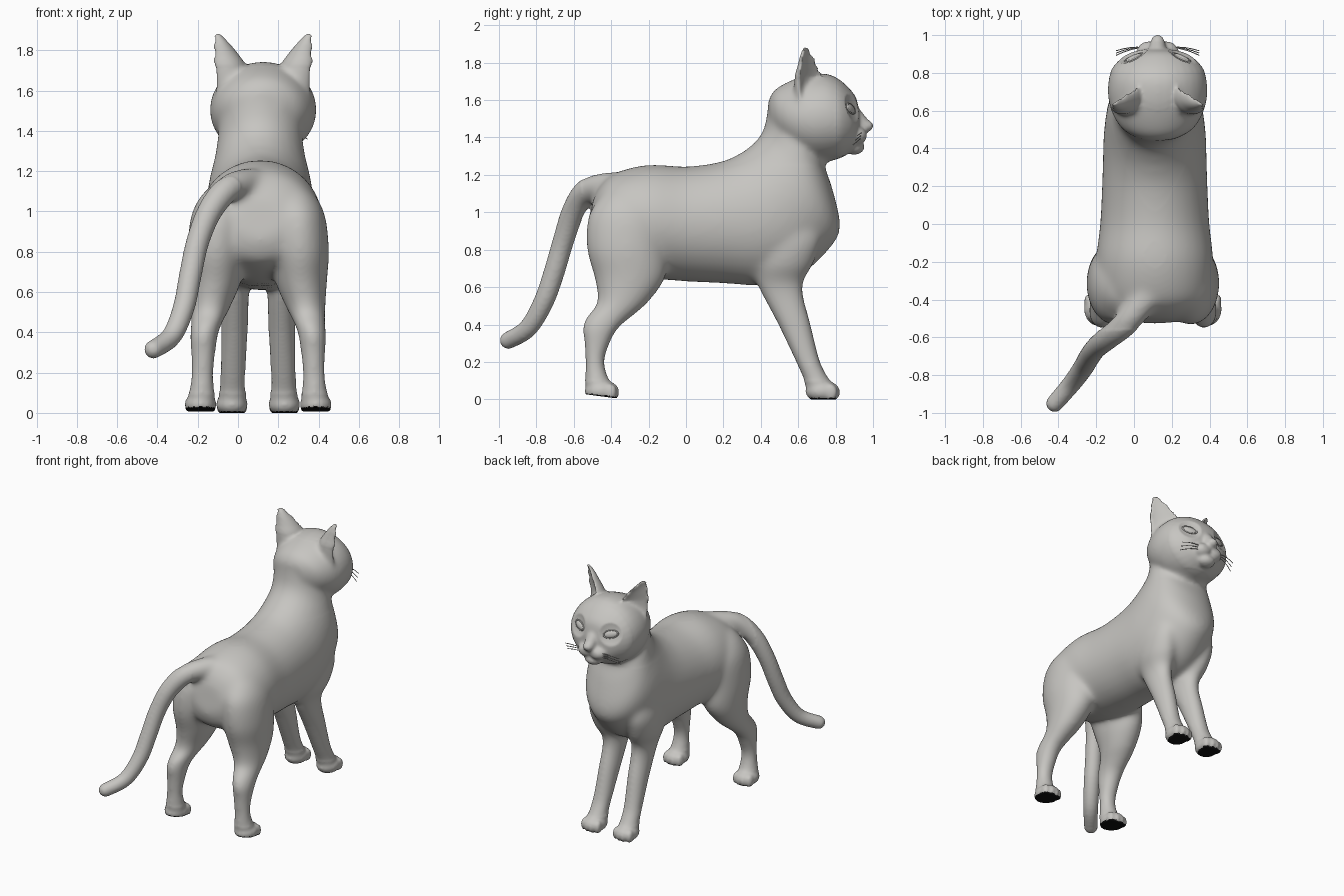
import bpy, bmesh, math
from mathutils import Vector, Matrix

if "Cube" in bpy.data.objects:
    bpy.data.objects.remove(bpy.data.objects["Cube"])

BODY_X, HEAD_X = 0.10, 0.125


def material(name, color):
    m = bpy.data.materials.new(name)
    m.use_nodes = True
    m.diffuse_color = color
    m.node_tree.nodes["Principled BSDF"].inputs["Base Color"].default_value = color
    return m


grey = material("warm_grey", (0.57, 0.56, 0.535, 1))
black = material("sole_black", (0.005, 0.005, 0.005, 1))
bm = bmesh.new()


def spline(keys, steps=5):
    """Catmull-Rom interpolation of key tuples."""
    ks = [keys[0]] + list(keys) + [keys[-1]]
    out = []
    for a, b, c, d in zip(ks, ks[1:], ks[2:], ks[3:]):
        for i in range(steps):
            t = i / steps
            out.append([0.5 * (2 * q + (r - p) * t + (2 * p - 5 * q + 4 * r - s) * t * t
                               + (3 * q - p - 3 * r + s) * t ** 3)
                        for p, q, r, s in zip(a, b, c, d)])
    return out + [list(keys[-1])]


def ring(center, a, b, dent=1.0, n=32):
    """Ellipse around center; dent scales the +b half, negative makes a crescent."""
    pts = []
    for i in range(n):
        t = 2 * math.pi * i / n
        s = math.sin(t)
        pts.append(center + a * math.cos(t) + b * (s if s < 0 else s * dent))
    return pts


def loft(rings):
    loops = [[bm.verts.new(p) for p in r] for r in rings]
    n = len(loops[0])
    for lo, hi in zip(loops, loops[1:]):
        for i in range(n):
            bm.faces.new((lo[i], lo[(i + 1) % n], hi[(i + 1) % n], hi[i]))
    bm.faces.new(loops[0][::-1])
    bm.faces.new(loops[-1])


def side_loft(keys, x):
    """Keys: top y, top z, bottom y, bottom z, half width."""
    rings = []
    for yt, zt, yb, zb, hw in spline(keys):
        top, low = Vector((x, yt, zt)), Vector((x, yb, zb))
        rings.append(ring((top + low) / 2, Vector((hw, 0, 0)), (top - low) / 2))
    loft(rings)


def leg(keys, s):
    """Keys: z, back y, front y, inner and outer distance from the middle."""
    loft([ring(Vector((BODY_X + s * (u0 + u1) / 2, (y0 + y1) / 2, z)),
               Vector(((u1 - u0) / 2, 0, 0)), Vector((0, (y1 - y0) / 2, 0)))
          for z, y0, y1, u0, u1 in spline(keys)])


def blob(center, radii):
    m = Matrix.Translation(center) @ Matrix.Diagonal((*radii, 1))
    bmesh.ops.create_uvsphere(bm, u_segments=24, v_segments=16, radius=1, matrix=m)


# Torso and neck
side_loft([(-.50, 1.06, -.53, .86, .11), (-.46, 1.14, -.49, .76, .22),
           (-.38, 1.21, -.38, .70, .29), (-.2, 1.255, -.2, .65, .31),
           (0, 1.245, 0, .63, .29), (.18, 1.27, .2, .62, .28),
           (.28, 1.31, .42, .61, .275), (.34, 1.35, .62, .67, .27),
           (.39, 1.40, .78, .82, .255), (.42, 1.46, .825, .93, .235),
           (.435, 1.54, .785, 1.12, .213), (.445, 1.61, .74, 1.26, .205),
           (.49, 1.655, .76, 1.33, .20)], BODY_X + .01)

# Skull
side_loft([(.44, 1.60, .46, 1.42, .09), (.475, 1.655, .52, 1.36, .18),
           (.55, 1.70, .60, 1.30, .235), (.65, 1.735, .68, 1.27, .262),
           (.75, 1.74, .75, 1.27, .262), (.82, 1.71, .82, 1.285, .243),
           (.88, 1.655, .87, 1.315, .195), (.91, 1.61, .905, 1.34, .14),
           (.925, 1.55, .925, 1.37, .07)], HEAD_X)

# Nose bridge, nose tip and chin
side_loft([(.86, 1.60, .86, 1.48, .055), (.92, 1.56, .91, 1.44, .045),
           (.97, 1.50, .95, 1.42, .038), (.992, 1.485, .985, 1.435, .03)], HEAD_X)
blob((HEAD_X, .975, 1.462), (.036, .027, .027))
blob((HEAD_X, .90, 1.35), (.065, .055, .042))

# Tail
tail = spline([(.07, -.38, 1.14, .08), (-.04, -.52, 1.12, .068), (-.135, -.60, 1.01, .062),
               (-.20, -.655, .85, .057), (-.237, -.705, .68, .056),
               (-.27, -.762, .52, .054), (-.33, -.845, .38, .05), (-.42, -.95, .315, .046)])
rings = []
for i, (x, y, z, r) in enumerate(tail):
    j = max(i, 1)
    direction = Vector(tail[j][:3]) - Vector(tail[j - 1][:3])
    a = direction.cross(Vector((1, 0, 0))).normalized()
    rings.append(ring(Vector((x, y, z)), a * r, direction.cross(a).normalized() * r))
loft(rings)
blob(tail[-1][:3], (.046, .046, .046))

for s in (-1, 1):
    # Hind leg
    leg([(1.13, -.42, -.22, .09, .23), (1.07, -.47, -.16, .06, .29),
         (.97, -.525, -.1, .05, .335), (.8, -.53, -.1, .06, .352),
         (.65, -.49, -.11, .085, .342), (.52, -.475, -.2, .14, .335),
         (.44, -.535, -.29, .18, .335), (.38, -.555, -.36, .2, .34),
         (.3, -.545, -.405, .21, .335), (.2, -.54, -.435, .22, .332),
         (.1, -.54, -.41, .215, .345), (.03, -.53, -.4, .215, .35)], s)
    # Front leg
    leg([(.95, .44, .70, .10, .23), (.85, .40, .72, .07, .25), (.72, .36, .68, .045, .235),
         (.6, .385, .625, .045, .19), (.4, .49, .67, .05, .187),
         (.2, .585, .72, .06, .19), (.1, .63, .77, .06, .195),
         (.03, .65, .77, .06, .195)], s)
    # Paws with four toes each
    for u, y in ((.130, .73), (.286, -.45)):
        x = BODY_X + s * u
        blob((x, y, .043), (.079, .092, .06))
        for k in (-1.5, -.5, .5, 1.5):
            blob((x + k * .036, y + .064 - .013 * abs(k), .038), (.023, .036, .046))
    # Muzzle pad
    blob((HEAD_X + s * .045, .91, 1.41), (.066, .058, .05))
    # Ear
    wide, ahead = Vector((s * .77, -.63, 0)), Vector((s * .63, .77, 0))
    loft([ring(Vector((HEAD_X + s * u, y, z)), wide * w, ahead * d, -.3)
          for u, y, z, w, d in spline([(.165, .68, 1.58, .10, .10), (.178, .675, 1.71, .10, .095),
                                       (.195, .667, 1.78, .075, .07), (.22, .655, 1.845, .042, .045),
                                       (.236, .65, 1.885, .016, .024)])])

# Fuse everything into one skin
bmesh.ops.recalc_face_normals(bm, faces=bm.faces)
raw = bpy.data.meshes.new("cat_raw")
bm.to_mesh(raw)
bm.free()
cat = bpy.data.objects.new("cat_body", raw)
bpy.context.collection.objects.link(cat)
mod = cat.modifiers.new("fuse", "REMESH")
mod.mode = "VOXEL"
mod.voxel_size = 0.01
skin = bpy.data.meshes.new_from_object(cat.evaluated_get(bpy.context.evaluated_depsgraph_get()))
cat.modifiers.clear()
cat.data = skin
skin.materials.clear()
skin.materials.append(grey)
skin.materials.append(black)

# Blend joints strongly, small features lightly
bm = bmesh.new()
bm.from_mesh(skin)
everything = list(bm.verts)
joints = [v for v in everything if .1 < v.co.z < 1.3 and v.co.y > -.56]
nape = [v for v in everything if 1.25 < v.co.z < 1.72 and v.co.y < .8]
for group, times in ((everything, 4), (joints, 30), (nape, 15)):
    for _ in range(times):
        bmesh.ops.smooth_vert(bm, verts=group, factor=0.5,
                              use_axis_x=True, use_axis_y=True, use_axis_z=True)


def floor_height(y):
    """Front soles lie flat; hind heels lift slightly."""
    return min(.026, max(0, (-.33 - y) * .13))


# Flat dark soles
for v in bm.verts:
    v.co.z = max(v.co.z, floor_height(v.co.y))
bm.normal_update()
for f in bm.faces:
    c = f.calc_center_median()
    f.smooth = True
    f.material_index = int(c.z < floor_height(c.y) + .008 and f.normal.z < -.3)

# Eye sockets
eyes = []
for s in (-1, 1):
    spot = Vector((HEAD_X + s * .118, .86, 1.55))
    v = min(bm.verts, key=lambda q: (q.co - spot).length)
    eyes.append((s, v.co.copy(), v.normal.copy()))
for s, co, normal in eyes:
    for v in bm.verts:
        d = (v.co - co).length
        if d < .08:
            v.co -= normal * .024 * (1 - (d / .08) ** 2)
bm.to_mesh(skin)
bm.free()


def finish(obj, name, s):
    obj.name = ("left_" if s > 0 else "right_") + name
    obj.data.materials.append(grey)
    return obj


for s, co, normal in eyes:
    side = Vector((0, 0, 1)).cross(normal).normalized()
    side *= math.copysign(1, side.x * s)
    side = (side + Vector((0, 0, .25))).normalized()
    up = normal.cross(side).normalized()
    frame = Matrix((side, up, normal)).transposed().to_4x4()
    # Eyeball
    bpy.ops.mesh.primitive_uv_sphere_add(segments=24, ring_count=16, radius=1)
    eye = finish(bpy.context.object, "eye", s)
    eye.matrix_world = Matrix.Translation(co - normal * .022) @ frame @ Matrix.Diagonal((.048, .025, .014, 1))
    eye.data.shade_smooth()
    # Eyelid rim
    bpy.ops.mesh.primitive_torus_add(major_radius=1, minor_radius=.12, major_segments=32, minor_segments=8)
    lid = finish(bpy.context.object, "eyelid", s)
    lid.matrix_world = Matrix.Translation(co - normal * .02) @ frame @ Matrix.Diagonal((.05, .027, .05, 1))
    lid.data.shade_smooth()
    # Whiskers
    curve = bpy.data.curves.new("whiskers", "CURVE")
    curve.dimensions = "3D"
    curve.bevel_depth = .0025
    curve.bevel_resolution = 1
    for k in (-1, 0, 1):
        strand = curve.splines.new("POLY")
        strand.points.add(4)
        for i, p in enumerate(strand.points):
            t = i / 4
            p.co = (HEAD_X + s * (.075 + .145 * t), .935 + .03 * t * (1 - t) + (.012 * k - .03) * t,
                    1.41 + k * (.013 + .012 * t) - .025 * t * t, 1)
    bpy.context.collection.objects.link(finish(bpy.data.objects.new("whiskers", curve), "whiskers", s))
